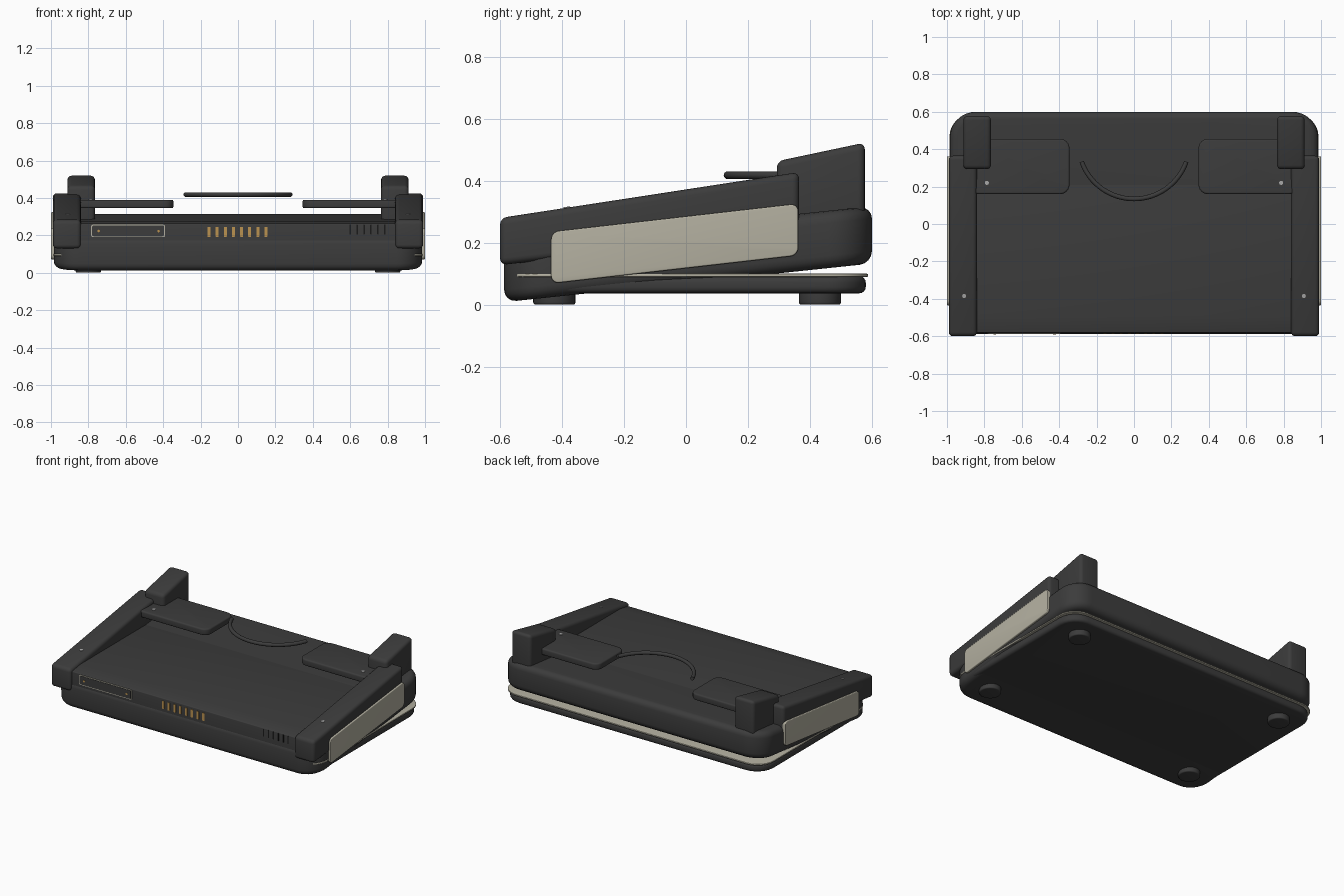
import bpy, bmesh, math

old = bpy.data.objects.get("Cube")
if old:
    bpy.data.objects.remove(old)


def material(name, r, g, b):
    m = bpy.data.materials.new(name)
    m.use_nodes = True
    m.diffuse_color = (r, g, b, 1)
    bsdf = next(n for n in m.node_tree.nodes if n.type == 'BSDF_PRINCIPLED')
    bsdf.inputs["Base Color"].default_value = (r, g, b, 1)
    bsdf.inputs["Roughness"].default_value = 0.6
    return m


CHARCOAL = material("charcoal", 0.045, 0.045, 0.045)
BEIGE = material("warm_beige", 0.45, 0.43, 0.35)
GOLD = material("gold_contact", 0.5, 0.29, 0.08)
STEEL = material("steel_screw", 0.4, 0.4, 0.4)
BLACK = material("black_slot", 0.01, 0.01, 0.01)


def rounded(x0, x1, y0, y1, r, steps=6):
    """Outline of a rectangle with rounded corners."""
    corners = [(x1 - r, y1 - r), (x0 + r, y1 - r), (x0 + r, y0 + r), (x1 - r, y0 + r)]
    return [(cx + r * math.cos(a), cy + r * math.sin(a))
            for q, (cx, cy) in enumerate(corners)
            for a in [(q + i / steps) * math.pi / 2 for i in range(steps + 1)]]


def disc(cx, cy, r, n=20):
    return [(cx + r * math.cos(i * math.tau / n), cy + r * math.sin(i * math.tau / n))
            for i in range(n)]


def prism(name, outline, axis, lo, hi, mat, bevel=0.0, tilt=0.0):
    """Extrude an outline along an axis, soften sharp edges, slope it along y."""
    place = {'x': lambda a, b: (lo, a, b),
             'y': lambda a, b: (a, lo, b),
             'z': lambda a, b: (a, b, lo)}[axis]
    bm = bmesh.new()
    face = bm.faces.new([bm.verts.new(place(a, b)) for a, b in outline])
    out = bmesh.ops.extrude_face_region(bm, geom=[face])
    for v in out["geom"]:
        if isinstance(v, bmesh.types.BMVert):
            v.co['xyz'.index(axis)] = hi
    bmesh.ops.recalc_face_normals(bm, faces=bm.faces[:])
    if bevel:
        sharp = [e for e in bm.edges if e.calc_face_angle(0) > math.radians(40)]
        bmesh.ops.bevel(bm, geom=sharp, offset=bevel, segments=4, profile=0.5,
                        affect='EDGES', clamp_overlap=True)
    for v in bm.verts:
        v.co.z += tilt * v.co.y
    mesh = bpy.data.meshes.new(name)
    bm.to_mesh(mesh)
    bm.free()
    mesh.materials.append(mat)
    ob = bpy.data.objects.new(name, mesh)
    bpy.context.collection.objects.link(ob)
    bpy.ops.object.select_all(action='DESELECT')
    ob.select_set(True)
    bpy.context.view_layer.objects.active = ob
    bpy.ops.object.shade_smooth_by_angle(angle=math.radians(35))
    return ob


# Flat base, trim strip and sloping hull
prism("base_plate", rounded(-0.98, 0.98, -0.58, 0.58, 0.13), 'z', 0.037, 0.092, CHARCOAL, 0.02)
prism("trim_strip", rounded(-0.987, 0.987, -0.575, 0.587, 0.12), 'z', 0.09, 0.1, BEIGE, 0.003)
prism("hull", rounded(-0.985, 0.985, -0.587, 0.6, 0.14, 8), 'z', 0.07, 0.255, CHARCOAL, 0.04, 0.105)

# Level deck that meets the sloping hull towards the back
deck = [(-0.582, 0.1), (-0.582, 0.262), (-0.49, 0.277), (0.22, 0.277), (0.22, 0.15)]
prism("deck", deck, 'x', -0.86, 0.86, CHARCOAL, 0.005)

# Paired parts on both sides
rail = [(-0.6, 0.128), (-0.6, 0.28), (0.365, 0.428), (0.365, 0.235)]
block = [(0.293, 0.26), (0.293, 0.463), (0.577, 0.523), (0.577, 0.26)]
for side, s in (("left", 1), ("right", -1)):
    prism(side + "_rail", rail, 'x', s * 0.84, s * 0.99, CHARCOAL, 0.022)
    prism(side + "_rear_block", block, 'x', s * 0.765, s * 0.912, CHARCOAL, 0.022)
    prism(side + "_side_panel", rounded(-0.435, 0.362, 0.118, 0.285, 0.025), 'x',
          s * 0.96, s * 1.0, BEIGE, 0.005, 0.114)
    pad = rounded(min(s * 0.345, s * 0.88), max(s * 0.345, s * 0.88), 0.16, 0.455, 0.05)
    prism(side + "_palm_pad", pad, 'z', 0.345, 0.39, CHARCOAL, 0.01)
    prism(side + "_pad_screw", disc(s * 0.787, 0.22, 0.011), 'z', 0.385, 0.393, STEEL)
    prism(side + "_rail_screw", disc(s * 0.908, -0.385, 0.011), 'z', 0.367, 0.375, STEEL, 0, 0.153)
    for end, y in (("front", -0.425), ("rear", 0.432)):
        prism(f"{side}_{end}_foot", disc(s * 0.8, y, 0.068, 32), 'z', 0.0, 0.06, CHARCOAL, 0.008)

# Framed cover, contacts and vents on the front face
prism("cover_frame", rounded(-0.785, -0.39, 0.19, 0.257, 0.01), 'y', -0.586, -0.578, BEIGE)
prism("cover_plate", rounded(-0.78, -0.395, 0.195, 0.252, 0.008), 'y', -0.588, -0.58, CHARCOAL)
for i, x in enumerate((-0.745, -0.425)):
    prism(f"cover_screw_{i + 1}", disc(x, 0.223, 0.007, 12), 'y', -0.59, -0.582, GOLD)
for i in range(8):
    x = -0.155 + i * 0.0435
    prism(f"contact_{i + 1}", rounded(x - 0.008, x + 0.008, 0.192, 0.245, 0.002, 2),
          'y', -0.586, -0.578, GOLD)
for i in range(6):
    x = 0.6 + i * 0.037
    prism(f"vent_{i + 1}", rounded(x - 0.004, x + 0.004, 0.205, 0.257, 0.002, 2),
          'y', -0.584, -0.578, BLACK)

# Curved carrying handle
curve = bpy.data.curves.new("handle", 'CURVE')
curve.dimensions = '3D'
curve.bevel_depth = 0.0125
curve.bevel_resolution = 3
curve.use_fill_caps = True
spline = curve.splines.new('POLY')
spline.points.add(32)
for i, p in enumerate(spline.points):
    a = math.radians(-71 + 142 * i / 32)
    p.co = (0.296 * math.sin(a), 0.43 - 0.296 * math.cos(a), 0.418, 1)
spline.use_smooth = True
curve.materials.append(CHARCOAL)
bpy.context.collection.objects.link(bpy.data.objects.new("handle", curve))
